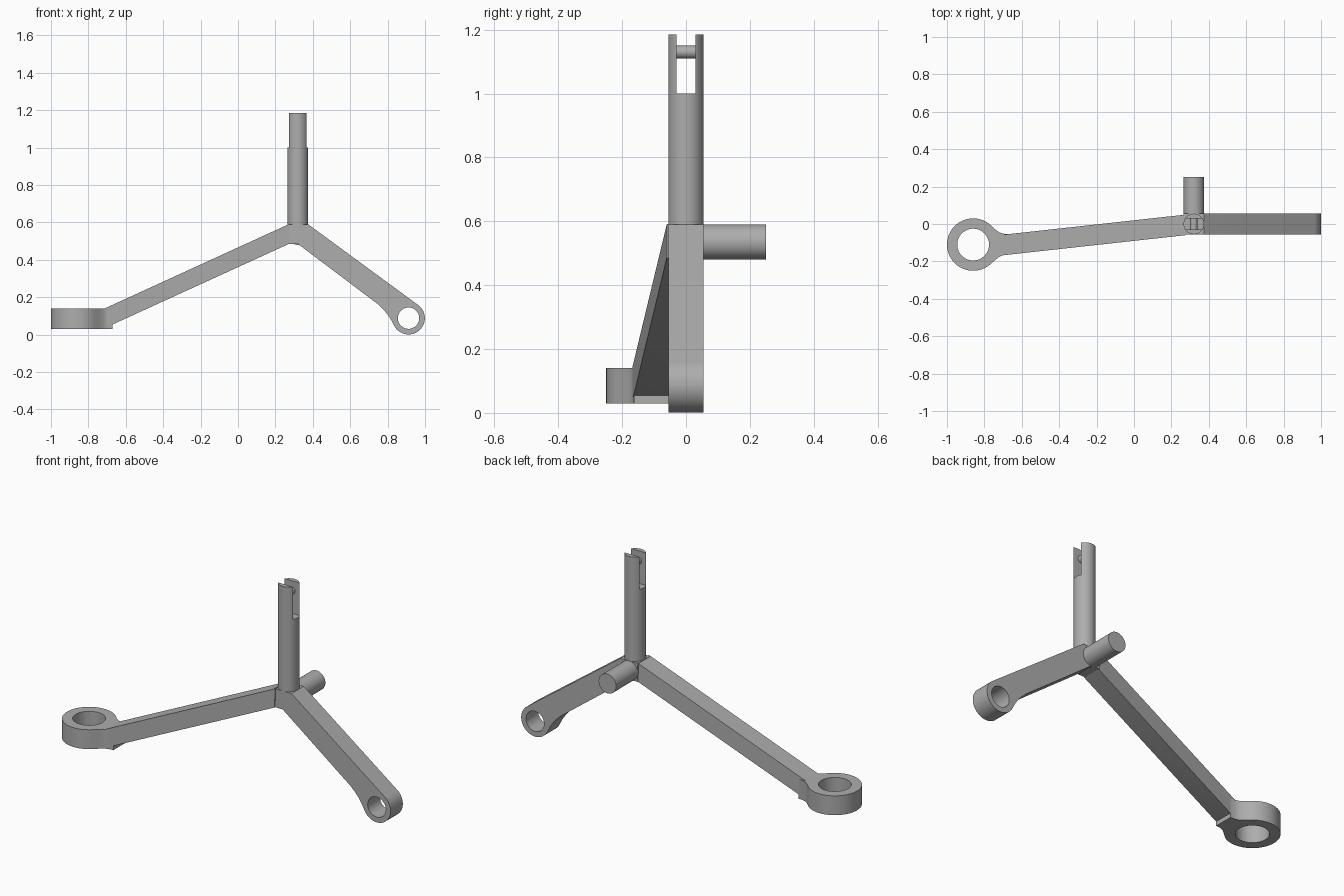
import bpy, bmesh, math
from mathutils import Vector

cube = bpy.data.objects.get("Cube")
if cube:
    bpy.data.objects.remove(cube, do_unlink=True)

steel = bpy.data.materials.new("satin_grey")
steel.use_nodes = True
GREY = (0.42, 0.42, 0.42, 1)
steel.diffuse_color = GREY
steel.node_tree.nodes["Principled BSDF"].inputs["Base Color"].default_value = GREY


def arc(cx, cy, r, start, end, n=48):
    """Points on an arc, angles in degrees, both ends included."""
    angles = [math.radians(start + (end - start) * i / n) for i in range(n + 1)]
    return [(cx + r * math.cos(a), cy + r * math.sin(a)) for a in angles]


def circle(cx, cy, r, n=64):
    return arc(cx, cy, r, 0, 360, n)[:-1]


def extrude(name, loops, low, high, axis="z", shear=0):
    """Extrude an outline (plus optional hole loops) along z or y."""
    bm = bmesh.new()
    edges = []
    for loop in loops:
        vs = [bm.verts.new((u, v, low) if axis == "z" else (u, low, v)) for u, v in loop]
        edges += [bm.edges.new((vs[i - 1], vs[i])) for i in range(len(vs))]
    bmesh.ops.triangle_fill(bm, edges=edges, use_beauty=True)
    ret = bmesh.ops.extrude_face_region(bm, geom=bm.faces[:], use_keep_orig=True)
    moved = [g for g in ret["geom"] if isinstance(g, bmesh.types.BMVert)]
    step = Vector((0, 0, high - low)) if axis == "z" else Vector((0, high - low, 0))
    bmesh.ops.translate(bm, verts=moved, vec=step)
    for v in bm.verts:
        v.co.y += shear * (v.co.x - POST_X)
    bmesh.ops.recalc_face_normals(bm, faces=bm.faces[:])
    mesh = bpy.data.meshes.new(name)
    bm.to_mesh(mesh)
    bm.free()
    mesh.materials.append(steel)
    ob = bpy.data.objects.new(name, mesh)
    bpy.context.collection.objects.link(ob)
    bpy.ops.object.select_all(action="DESELECT")
    ob.select_set(True)
    bpy.context.view_layer.objects.active = ob
    bpy.ops.object.shade_smooth_by_angle(angle=math.radians(25))
    return ob


POST_X, R, SLOT = 0.32, 0.055, 0.029

# Upright post with a forked tip and cross pin
extrude("post", [circle(POST_X, 0, R)], 0.58, 1.0)
cut = math.degrees(math.asin(SLOT / R))
for name, turn in (("rear_prong", 0), ("front_prong", 180)):
    extrude(name, [arc(POST_X, 0, R, turn + cut, turn + 180 - cut, 32)], 1.0, 1.185)
extrude("fork_pin", [circle(POST_X, 1.13, 0.02, 32)], -0.035, 0.035, "y")

# Stub shaft at the back of the hub
extrude("stub_shaft", [circle(POST_X, 0.535, R)], 0.04, 0.25, "y")

# Hub and short arm, ending in a crosswise eye
outline = [(0.265, 0.59), (0.375, 0.59)]
outline += arc(0.912, 0.088, 0.087, 53, -158)
outline += [(0.815, 0.085), (0.797, 0.111), (0.774, 0.138), (0.745, 0.165),
            (0.32, 0.485), (0.268, 0.485)]
extrude("short_arm", [outline, circle(0.912, 0.088, 0.057)], -R, R, "y")

# Long arm, slanting forward as it drops
extrude("long_arm", [[(0.275, 0.592), (-0.715, 0.139), (-0.715, 0.05), (-0.68, 0.05),
                      (0.272, 0.485)]], -R, R, "y", shear=0.11)

# Upright ring at the foot of the long arm, blended into a neck
ring = arc(-0.86, -0.11, 0.14, 46, 310)
ring += [(-0.745, -0.195), (-0.722, -0.176), (-0.70, -0.166), (-0.67, -0.163),
         (-0.67, -0.053), (-0.70, -0.052), (-0.722, -0.044), (-0.745, -0.027)]
extrude("foot_ring", [ring, circle(-0.86, -0.11, 0.085)], 0.03, 0.14)
